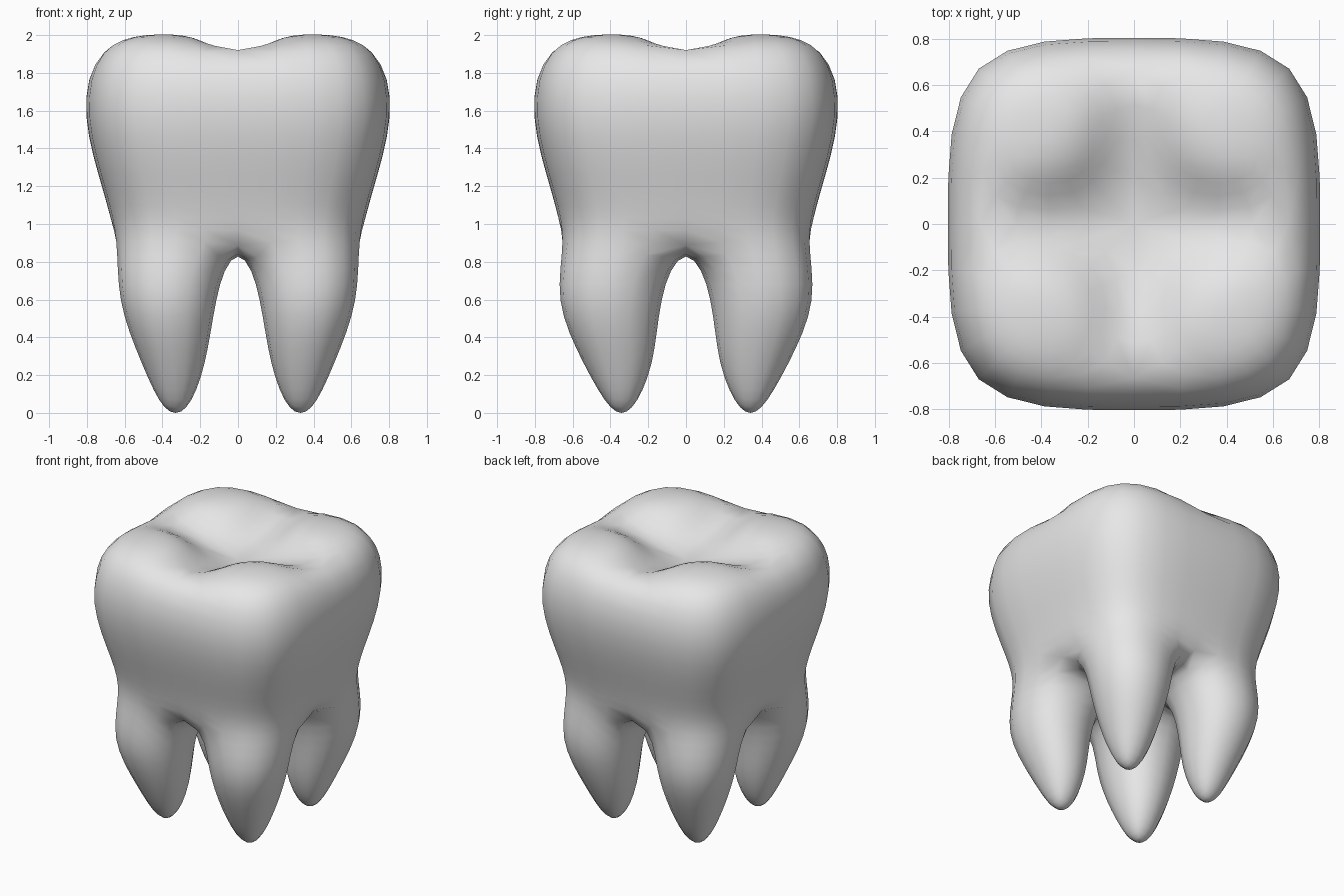
import bpy
import bmesh

cube = bpy.data.objects.get("Cube")
if cube:
    bpy.data.objects.remove(cube, do_unlink=True)

# Enamel material
enamel = bpy.data.materials.new("enamel_grey")
enamel.use_nodes = True
colour = (0.8, 0.8, 0.8, 1.0)
enamel.diffuse_color = colour
enamel.node_tree.nodes["Principled BSDF"].inputs["Base Color"].default_value = colour

bm = bmesh.new()
LOOP = [(-1, -1), (0, -1), (1, -1), (1, 0), (1, 1), (0, 1), (-1, 1), (-1, 0)]


def crown_ring(half, corner_z, mid_z):
    """Eight cage points round the crown, keyed by their side signs."""
    return {(i, j): bm.verts.new((i * half, j * half, corner_z if i and j else mid_z))
            for i, j in LOOP}


def bridge(upper, lower):
    """Quads between two closed rows of points."""
    n = len(upper)
    for k in range(n):
        m = (k + 1) % n
        bm.faces.new((upper[k], upper[m], lower[m], lower[k]))


def grow(ring, sx, sy, sections):
    """Grow a closed bump from one quarter of a ring through square sections."""
    row = [ring[0, 0], ring[sx, 0], ring[sx, sy], ring[0, sy]]
    for z, cx, cy, hx, hy in sections:
        section = [bm.verts.new((sx * (cx + a * hx), sy * (cy + b * hy), z))
                   for a, b in ((-1, -1), (1, -1), (1, 1), (-1, 1))]
        bridge(row, section)
        row = section
    bm.faces.new(row)


# Crown: chewing surface, widest belt, neck and base
rings = [crown_ring(0.76, 1.94, 1.97), crown_ring(0.84, 1.58, 1.58),
         crown_ring(0.695, 1.13, 1.13), crown_ring(0.655, 0.93, 0.93)]
for upper, lower in zip(rings, rings[1:]):
    bridge([upper[p] for p in LOOP], [lower[p] for p in LOOP])

# Central pit on top and the fork between the roots below
top, base = rings[0], rings[-1]
top[0, 0] = bm.verts.new((0, 0, 1.67))
base[0, 0] = bm.verts.new((0, 0, 0.92))

# Sections: height, centre x, centre y, half width x, half width y
CUSP = [(2.012, 0.355, 0.355, 0.145, 0.145)]
ROOT = [(0.6, 0.385, 0.425, 0.285, 0.305),
        (0.25, 0.336, 0.352, 0.185, 0.205),
        (-0.022, 0.33, 0.34, 0.06, 0.05)]

# Four cusps, and four tapering roots below them
for sx in (-1, 1):
    for sy in (-1, 1):
        grow(top, sx, sy, CUSP)
        grow(base, sx, sy, ROOT)

bmesh.ops.recalc_face_normals(bm, faces=bm.faces[:])
mesh = bpy.data.meshes.new("tooth")
bm.to_mesh(mesh)
bm.free()
mesh.materials.append(enamel)
tooth = bpy.data.objects.new("tooth", mesh)
bpy.context.collection.objects.link(tooth)

# Smooth the cage
subdivision = tooth.modifiers.new("smooth_form", 'SUBSURF')
subdivision.levels = subdivision.render_levels = 2
bpy.ops.object.select_all(action='DESELECT')
tooth.select_set(True)
bpy.context.view_layer.objects.active = tooth
bpy.ops.object.shade_smooth()
